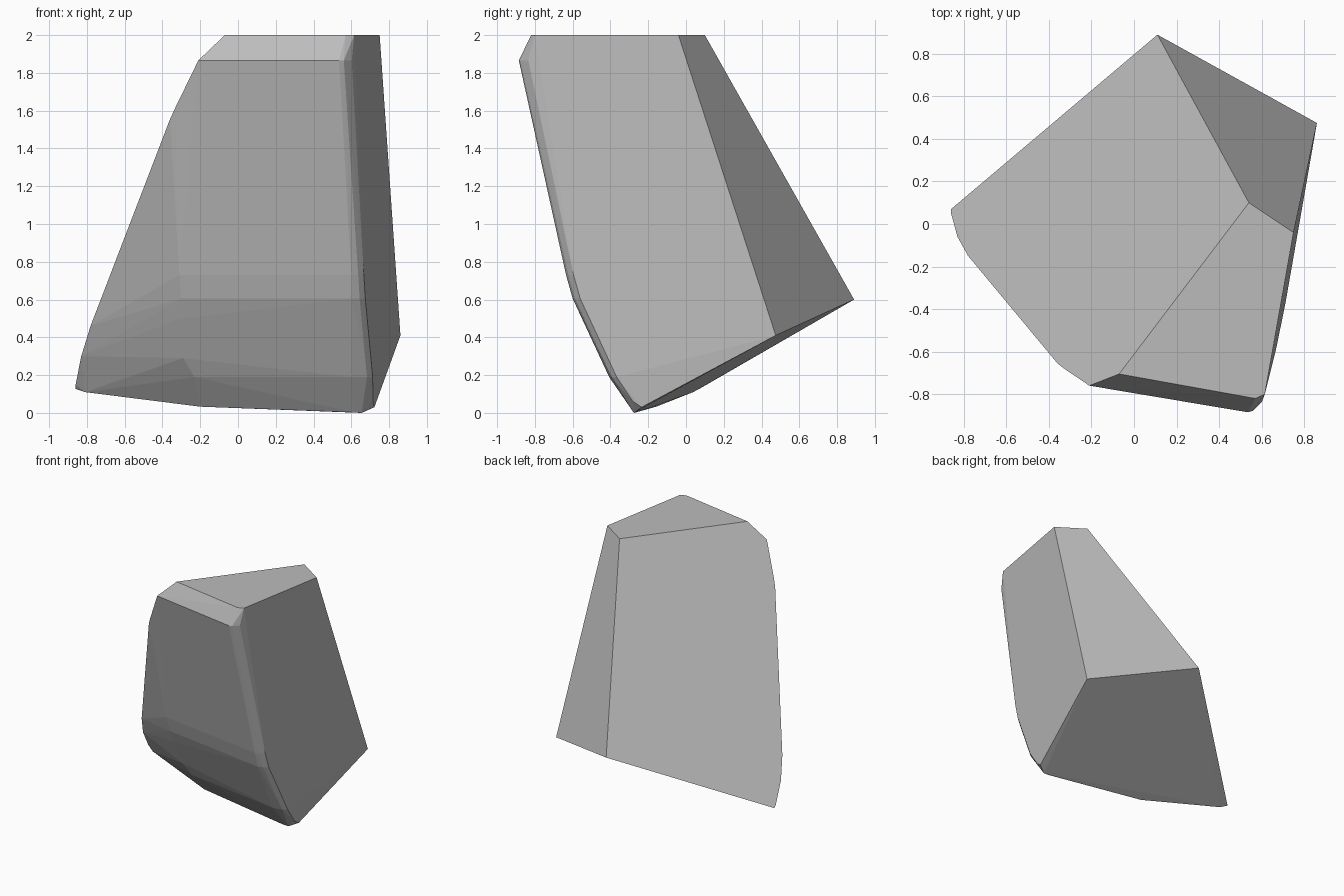
import bpy, bmesh, math

# Key corners of the cut boulder
corners = [
    (0.11, 0.89, 0.60), (0.86, 0.475, 0.41),              # back ledge
    (0.54, 0.10, 2), (0.75, -0.04, 2), (-0.07, -0.705, 2),  # flat top
    (0.57, -0.82, 2), (0.615, -0.80, 2),
    (-0.21, -0.76, 1.866), (0.535, -0.885, 1.866),        # sloping front lip
    (0.56, -0.878, 1.866), (0.602, -0.835, 1.866),
]
# Worn left edge, running down the big sloping back face
left_edge = [
    (-0.33, -0.679, 1.62), (-0.36, -0.655, 1.555), (-0.78, -0.15, 0.462),
    (-0.83, -0.06, 0.30), (-0.86, 0.05, 0.148), (-0.86, 0.07, 0.127),
    (-0.81, 0.038, 0.11),
]
# Curved lower front: (left x, left y, z, front y)
front_rows = [
    (-0.31, -0.495, 0.73, -0.635), (-0.30, -0.46, 0.605, -0.60),
    (-0.30, -0.415, 0.50, -0.552), (-0.29, -0.32, 0.29, -0.455),
    (-0.23, -0.275, 0.19, -0.407), (-0.20, -0.157, 0.033, -0.297),
]
points = corners + left_edge
for x, y, z, yf in front_rows:
    points.append((x, y, z))
    if z > 0.1:
        # rounded right-hand edge, ending on the flat right face
        yr = yf + 0.04
        xr = (0.7686 + 0.175 * yr - 0.0113 * z) / 0.985
        points += [(0.60, yf, z), (xr - 0.03, yf + 0.012, z), (xr, yr, z)]
# Lowest tip
points += [(0.61, -0.315, 0.06), (0.67, -0.307, 0.06), (0.715, -0.28, 0.06),
           (0.61, -0.278, 0.003), (0.655, -0.275, 0.0), (0.722, -0.235, 0.03)]

bm = bmesh.new()
for p in points:
    bm.verts.new(p)
res = bmesh.ops.convex_hull(bm, input=bm.verts)
bmesh.ops.delete(bm, geom=[v for v in bm.verts if not v.link_faces], context='VERTS')
# Merge nearly coplanar triangles into clean flat facets
bmesh.ops.dissolve_limit(bm, angle_limit=math.radians(1.5),
                         verts=bm.verts[:], edges=bm.edges[:])
bmesh.ops.recalc_face_normals(bm, faces=bm.faces[:])
mesh = bpy.data.meshes.new("boulder")
bm.to_mesh(mesh)
bm.free()

stone = bpy.data.materials.new("stone_grey")
stone.diffuse_color = (0.5, 0.5, 0.5, 1)
mesh.materials.append(stone)
boulder = bpy.data.objects.new("boulder", mesh)
bpy.context.collection.objects.link(boulder)
